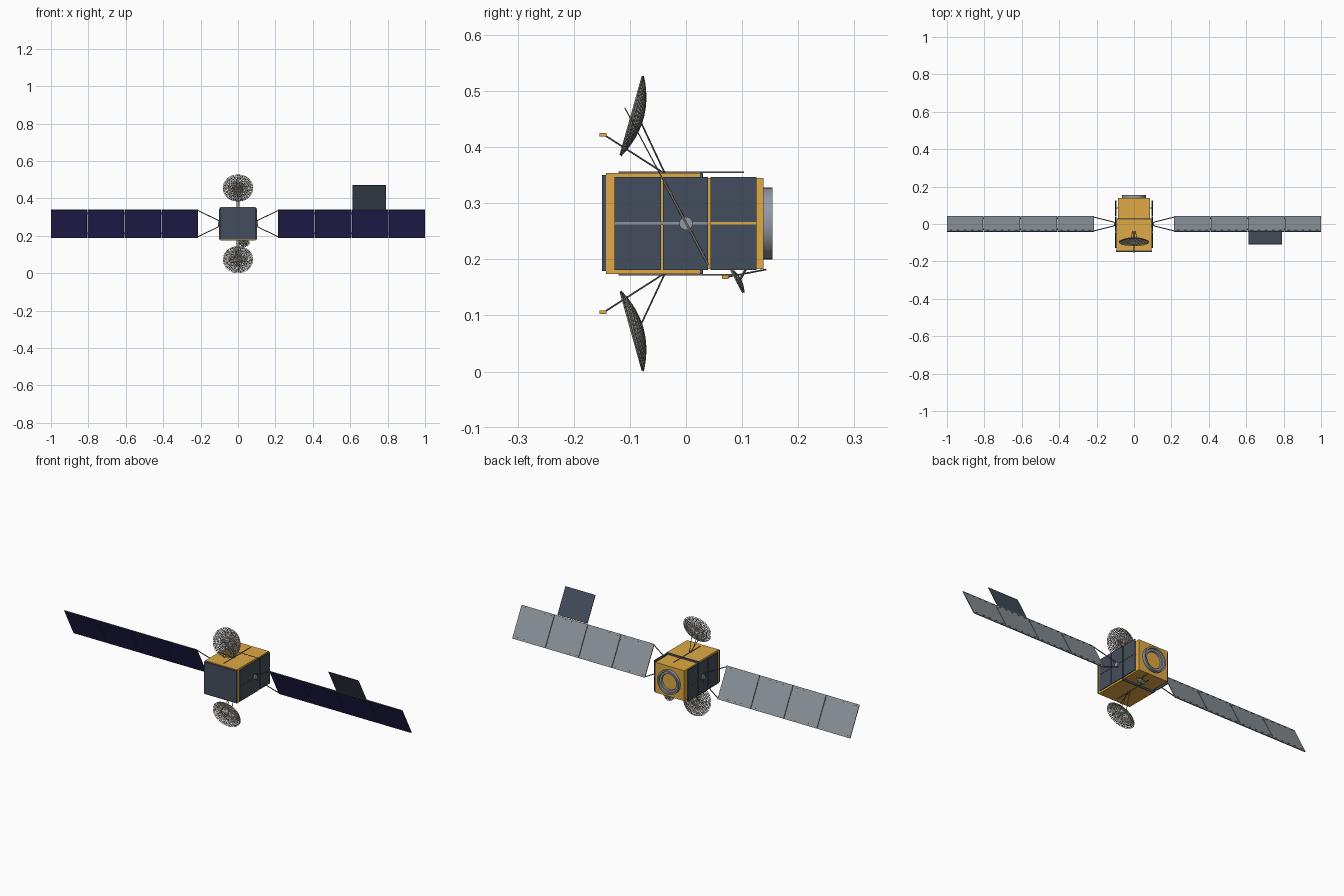
import bpy, bmesh
from math import sin, cos, pi, atan2, radians
from mathutils import Vector, Matrix

old = bpy.data.objects.get("Cube")
if old:
    bpy.data.objects.remove(old)


def material(name, r, g, b):
    m = bpy.data.materials.new(name)
    m.use_nodes = True
    m.diffuse_color = (r, g, b, 1)
    m.node_tree.nodes["Principled BSDF"].inputs["Base Color"].default_value = (r, g, b, 1)
    return m


GOLD = material("gold foil", 0.74, 0.4, 0.06)
SLATE = material("slate panel", 0.058, 0.076, 0.11)
NAVY = material("navy solar cells", 0.023, 0.021, 0.115)
GREY = material("panel back grey", 0.26, 0.295, 0.33)
RING = material("ring grey", 0.3, 0.32, 0.355)
DARK = material("dark strut", 0.14, 0.14, 0.14)
MESH = material("warm mesh grey", 0.37, 0.35, 0.305)

MID = 0.264                                   # height of the body axis
WING = Matrix.Translation((0, 0, 0.265)) @ Matrix.Rotation(radians(28), 4, 'X')


def finish(name, bm, *mats):
    me = bpy.data.meshes.new(name)
    bmesh.ops.recalc_face_normals(bm, faces=bm.faces)
    bm.to_mesh(me)
    bm.free()
    for m in mats:
        me.materials.append(m)
    ob = bpy.data.objects.new(name, me)
    bpy.context.collection.objects.link(ob)
    return ob


def box(name, x, y, z, mats, frame=None, rule=None):
    """Box from three (low, high) ranges; rule picks a material from a face normal."""
    bm = bmesh.new()
    bmesh.ops.create_cube(bm, size=1)
    for v in bm.verts:
        v.co = [lo + (hi - lo) * (c + 0.5) for c, (lo, hi) in zip(v.co, (x, y, z))]
    bm.normal_update()
    if rule:
        for f in bm.faces:
            f.material_index = rule(f.normal)
    if frame:
        bm.transform(frame)
    return finish(name, bm, *mats)


def rod(name, a, b, r, mat, sides=8):
    a, b = Vector(a), Vector(b)
    bm = bmesh.new()
    bmesh.ops.create_cone(bm, cap_ends=True, segments=sides, radius1=r, radius2=r, depth=(b - a).length)
    bm.transform(Matrix.Translation((a + b) / 2) @ (b - a).to_track_quat('Z', 'Y').to_matrix().to_4x4())
    return finish(name, bm, mat)


def horn(name, x, y, z):
    """Small feed block at the end of a boom."""
    return box(name, (x - 0.004, x + 0.004), (y - 0.006, y + 0.006), (z - 0.0032, z + 0.0032), [GOLD])


def smooth(ob):
    bpy.ops.object.select_all(action='DESELECT')
    ob.select_set(True)
    bpy.context.view_layer.objects.active = ob
    bpy.ops.object.shade_smooth_by_angle()


def dish(name, centre, facing, rx, ry, depth, rings, sides, wire):
    """Open mesh bowl whose rim is at centre and which opens along facing."""
    bm = bmesh.new()
    rows = []
    for i in range(1, rings + 1):
        t = i / rings
        rows.append([bm.verts.new((rx * t * cos(2 * pi * (k + i % 2 / 2) / sides),
                                   ry * t * sin(2 * pi * (k + i % 2 / 2) / sides),
                                   depth * (t * t - 1))) for k in range(sides)])
    hub = bm.verts.new((0, 0, -depth))
    for k in range(sides):
        n = (k + 1) % sides
        bm.faces.new((hub, rows[0][k], rows[0][n]))
        for a, b in zip(rows, rows[1:]):
            bm.faces.new((a[k], b[k], b[n], a[n]))
    turn = Matrix.Rotation(atan2(-facing[1], facing[2]), 4, 'X')
    bm.transform(Matrix.Translation(centre) @ turn)
    ob = finish(name, bm, MESH)
    mod = ob.modifiers.new("lattice", 'WIREFRAME')
    mod.thickness = wire
    mod.use_even_offset = False


# Body: wide front section, collar frame, narrower rear section
box("body_front", (-0.094, 0.094), (-0.143, 0.025), (0.174, 0.354), [GOLD])
box("body_collar", (-0.0945, 0.0945), (0.025, 0.03), (0.1735, 0.3545), [SLATE])
box("body_rear", (-0.086, 0.086), (0.03, 0.138), (0.183, 0.345), [GOLD])
box("front_plate", (-0.096, 0.096), (-0.15, -0.143), (0.179, 0.35), [SLATE])

# Thin rails along the top and bottom
for name, z in (("top", 0.3555), ("bottom", 0.1725)):
    box(name + "_rail", (-0.001, 0.001), (-0.12, 0.103), (z - 0.0015, z + 0.0015), [DARK])

# Rear docking ring, a lathed profile
bm = bmesh.new()
outline = [(0.064, 0.138), (0.064, 0.154), (0.056, 0.154), (0.054, 0.146), (0.044, 0.146), (0.042, 0.138)]
pts = [bm.verts.new((r, y, 0)) for r, y in outline]
edges = [bm.edges.new(p) for p in zip(pts, pts[1:])]
bmesh.ops.spin(bm, geom=pts + edges, axis=(0, 1, 0), cent=(0, 0, 0), angle=2 * pi, steps=40)
bmesh.ops.remove_doubles(bm, verts=bm.verts, dist=0.0001)
bm.transform(Matrix.Translation((0, 0, MID)))
smooth(finish("rear_ring", bm, RING))

columns = [(-0.127, -0.0445), (-0.041, 0.039), (0.044, 0.126)]
for side, s in (("left", 1), ("right", -1)):
    # Radiator tiles on the flank
    for y in columns:
        for z in ((0.181, 0.262), (0.2665, 0.347)):
            box(side + "_radiator", sorted((s * 0.097, s * 0.101)), y, z, [SLATE])
    box(side + "_radiator_seam", sorted((s * 0.094, s * 0.0985)), (-0.127, 0.039), (0.261, 0.2675), [GREY])
    box(side + "_rear_seam", sorted((s * 0.094, s * 0.0985)), (0.044, 0.126), (0.261, 0.2675), [GOLD])
    box(side + "_radiator_mount", sorted((s * 0.08, s * 0.098)), (0.083, 0.087), (0.22, 0.31), [GOLD])

    # Wing hub and yoke
    rod(side + "_wing_hub", (s * 0.09, 0, MID), (s * 0.108, 0, MID), 0.012, RING, 16)
    for v in (-1, 1):
        rod(side + "_yoke_arm", WING @ Vector((s * 0.1, 0, v * 0.017)),
            WING @ Vector((s * 0.216, 0, v * 0.08)), 0.0025, DARK)
    rod(side + "_yoke_bar", WING @ Vector((s * 0.1, 0, -0.018)), WING @ Vector((s * 0.1, 0, 0.018)), 0.0025, DARK)

    # Four solar panels: cells in front, grey behind, dark edges
    step = 0.197
    for i in range(4):
        lo = 0.215 + i * step
        box(side + "_solar_panel", sorted((s * lo, s * (lo + step - 0.0025))), (-0.002, 0.002), (-0.085, 0.085),
            [NAVY, GREY, DARK], WING, lambda n: 0 if n.y < -0.5 else 1 if n.y > 0.5 else 2)
        # Rows of low ribs on the back
        for v in (-0.075, 0.075):
            for k in range(5):
                x = lo + 0.015 + k * 0.038
                box(side + "_panel_rib", sorted((s * x, s * (x + 0.012))),
                    (0.002, 0.004), (v - 0.001, v + 0.001), [GREY], WING)
        if i:
            for v in (-0.06, 0.06):
                box(side + "_hinge", sorted((s * (lo - 0.005), s * (lo + 0.002))),
                    (-0.001, 0.004), (v - 0.004, v + 0.004), [DARK], WING)

# Extra flap above the left wing
box("wing_flap", (0.612, 0.79), (-0.001, 0.001), (0.087, 0.232), [SLATE], WING)

# Two large mesh dishes, one above and one below
for name, s in (("upper", 1), ("lower", -1)):
    dish(name + "_dish", (0, -0.097, MID + s * 0.192), (0, -0.963, s * 0.27),
         0.08, 0.074, 0.02, 12, 48, 0.004)
    for x in (-1, 1):
        rod(name + "_dish_strut", (x * 0.006, -0.038, MID + s * 0.09),
            (x * 0.018, -0.083, MID + s * 0.186), 0.0015, DARK)
    rod(name + "_feed_boom", (0, -0.04, MID + s * 0.09), (0, -0.146, MID + s * 0.158), 0.0015, DARK)
    horn(name + "_feed_horn", 0, -0.148, MID + s * 0.158)

# Small dish under the rear
dish("small_dish", (0.033, 0.091, 0.161), (0, -0.88, -0.47), 0.028, 0.024, 0.006, 5, 24, 0.004)
rod("small_dish_strut", (0.033, 0.096, 0.163), (0.033, 0.108, 0.185), 0.002, DARK)
rod("small_feed_boom", (0.033, 0.07, 0.168), (0.033, 0.143, 0.182), 0.0015, DARK)
horn("small_feed_horn", 0.033, 0.07, 0.1685)
